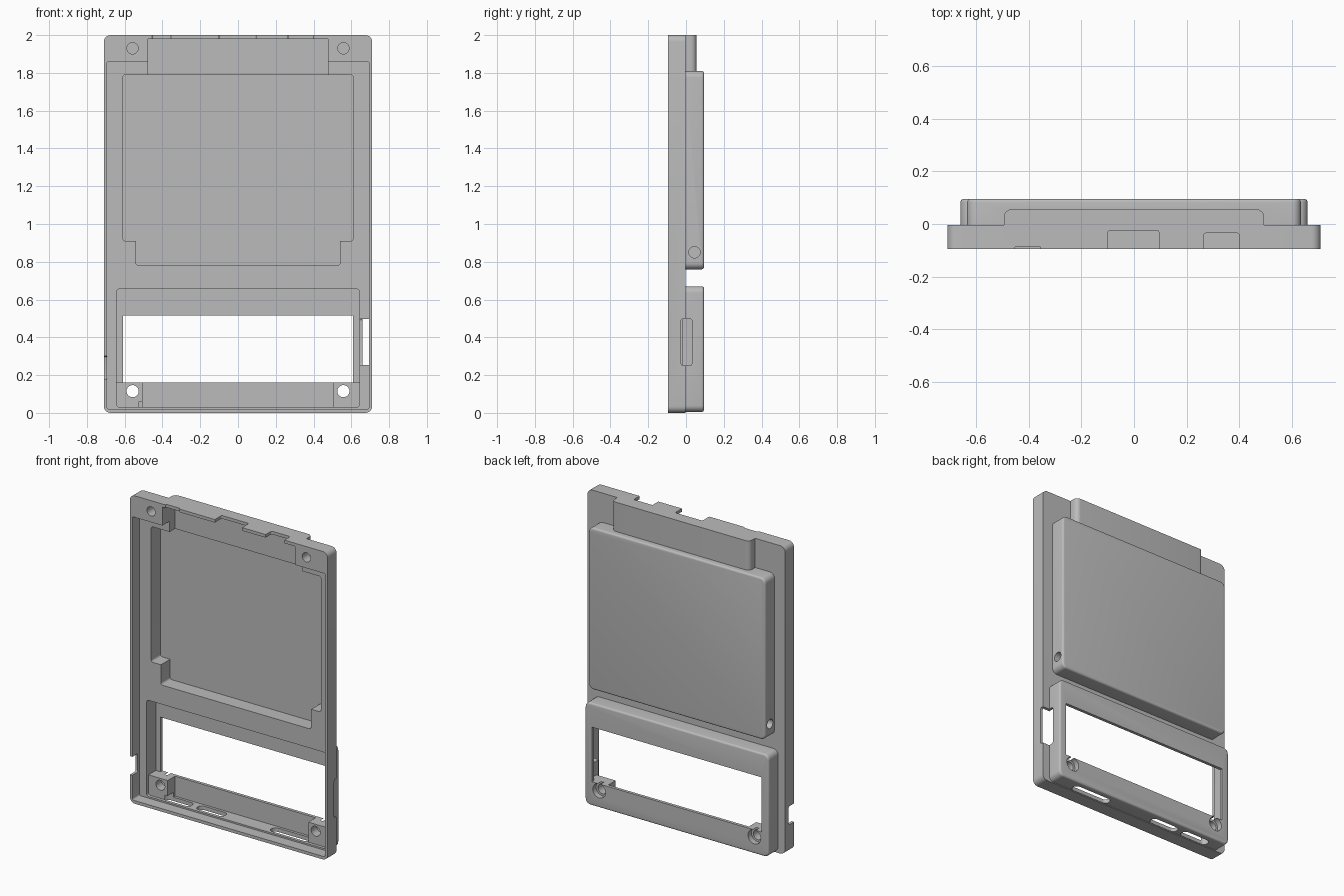
import bpy, bmesh, math
from mathutils import Matrix

old = bpy.data.objects.get("Cube")
if old:
    bpy.data.objects.remove(old, do_unlink=True)

grey = bpy.data.materials.new("mid grey")
grey.use_nodes = True
colour = (0.5, 0.5, 0.5, 1)
grey.diffuse_color = colour
grey.node_tree.nodes["Principled BSDF"].inputs["Base Color"].default_value = colour


def finish(bm, name):
    mesh = bpy.data.meshes.new(name)
    bm.normal_update()
    bm.to_mesh(mesh)
    bm.free()
    mesh.materials.append(grey)
    obj = bpy.data.objects.new(name, mesh)
    bpy.context.collection.objects.link(obj)
    return obj


def box(name, xs, ys, zs, radius=0, axis=1, fillet=0):
    """Block with edges along one axis rounded, and an optional fillet round its back."""
    bm = bmesh.new()
    bmesh.ops.create_cube(bm, size=1)
    for v in bm.verts:
        v.co = [r[0] if c < 0 else r[1] for c, r in zip(v.co, (xs, ys, zs))]
    if radius:
        edges = [e for e in bm.edges
                 if abs(e.verts[0].co[axis] - e.verts[1].co[axis]) > 1e-5]
        bmesh.ops.bevel(bm, geom=edges, offset=radius, segments=6, profile=0.5, affect='EDGES')
    if fillet:
        edges = [e for e in bm.edges if all(abs(v.co.y - ys[1]) < 1e-5 for v in e.verts)]
        bmesh.ops.bevel(bm, geom=edges, offset=fillet, segments=4, profile=0.5, affect='EDGES')
    return finish(bm, name)


def rod(name, centre, radius, length, axis="Y"):
    bm = bmesh.new()
    turn = Matrix.Rotation(math.pi / 2, 4, "X" if axis == "Y" else "Y")
    bmesh.ops.create_cone(bm, cap_ends=True, segments=32, radius1=radius, radius2=radius,
                          depth=length, matrix=Matrix.Translation(centre) @ turn)
    return finish(bm, name)


def combine(tool, operation):
    mod = shell.modifiers.new("combine", 'BOOLEAN')
    mod.operation = operation
    mod.solver = 'EXACT'
    mod.object = tool
    bpy.context.view_layer.objects.active = shell
    bpy.ops.object.modifier_apply(modifier=mod.name)
    bpy.data.objects.remove(tool, do_unlink=True)


def add(tool):
    combine(tool, 'UNION')


def cut(tool):
    combine(tool, 'DIFFERENCE')


FRONT, BACK, OUT = -0.095, 0.095, -0.2
FLOOR, DEEP = -0.02, 0.075

# Outer body: plate, two raised housings and the connector tab
shell = box("case_shell", (-0.71, 0.71), (FRONT, -0.003), (0, 2), 0.035)
add(box("upper_housing", (-0.635, 0.635), (-0.05, BACK), (0.76, 1.81), 0.035, 1, 0.012))
add(box("lower_housing", (-0.66, 0.66), (-0.05, BACK), (0.005, 0.67), 0.035, 1, 0.012))
add(box("connector_tab", (-0.495, 0.495), (-0.05, 0.056), (1.75, 2), 0.03, 2))

# Front cavities
cut(box("main_recess", (-0.693, 0.693), (OUT, FLOOR), (0.02, 1.86), 0.01))
cut(box("tab_recess", (-0.477, 0.477), (OUT, 0.035), (1.7, 1.98)))
cut(box("upper_recess", (-0.61, 0.61), (OUT, DEEP), (0.91, 1.79), 0.015))
cut(box("upper_recess_foot", (-0.54, 0.54), (OUT, DEEP), (0.78, 1.0), 0.015))
cut(box("lower_recess", (-0.643, 0.643), (OUT, DEEP), (0.03, 0.655), 0.015))
cut(box("window", (-0.61, 0.61), (OUT, 0.2), (0.16, 0.515)))

# Screw bosses, screw holes and side pin holes
for s in (-1, 1):
    xs = sorted((s * 0.505, s * 0.65))
    add(box("screw_boss", xs, (0, 0.08), (0.025, 0.16)))
    cut(rod("screw_hole", (s * 0.558, 0, 0.115), 0.032, 0.5))
    cut(rod("counterbore", (s * 0.558, 0.1, 0.115), 0.046, 0.08))
    cut(rod("upper_screw_hole", (s * 0.558, -0.1, 1.93), 0.03, 0.14))
    cut(rod("pin_hole", (s * 0.635, 0.045, 0.85), 0.03, 0.12, "X"))

# Notches in the top wall
for x0, x1, depth in ((-0.1, 0.095, -0.025), (0.265, 0.4, -0.035), (-0.455, -0.355, -0.085)):
    cut(box("top_notch", (x0, x1), (OUT, depth), (1.96, 2.1), 0.008, 2))

# Side slot and side notch
cut(box("side_slot", (0.6, 0.8), (-0.027, 0.032), (0.25, 0.5), 0.015, 0))
cut(box("side_notch", (-0.8, -0.68), (OUT, -0.04), (0.18, 0.3), 0.01, 0))

# Port openings in the bottom wall
for x, half in ((0.36, 0.14), (-0.21, 0.1), (-0.45, 0.1)):
    cut(box("port", (x - half, x + half), (0.0, 0.058), (-0.1, 0.06), 0.027, 2))

for o in bpy.context.selected_objects:
    o.select_set(False)
shell.select_set(True)
bpy.context.view_layer.objects.active = shell
bpy.ops.object.shade_smooth_by_angle(angle=math.radians(30))
